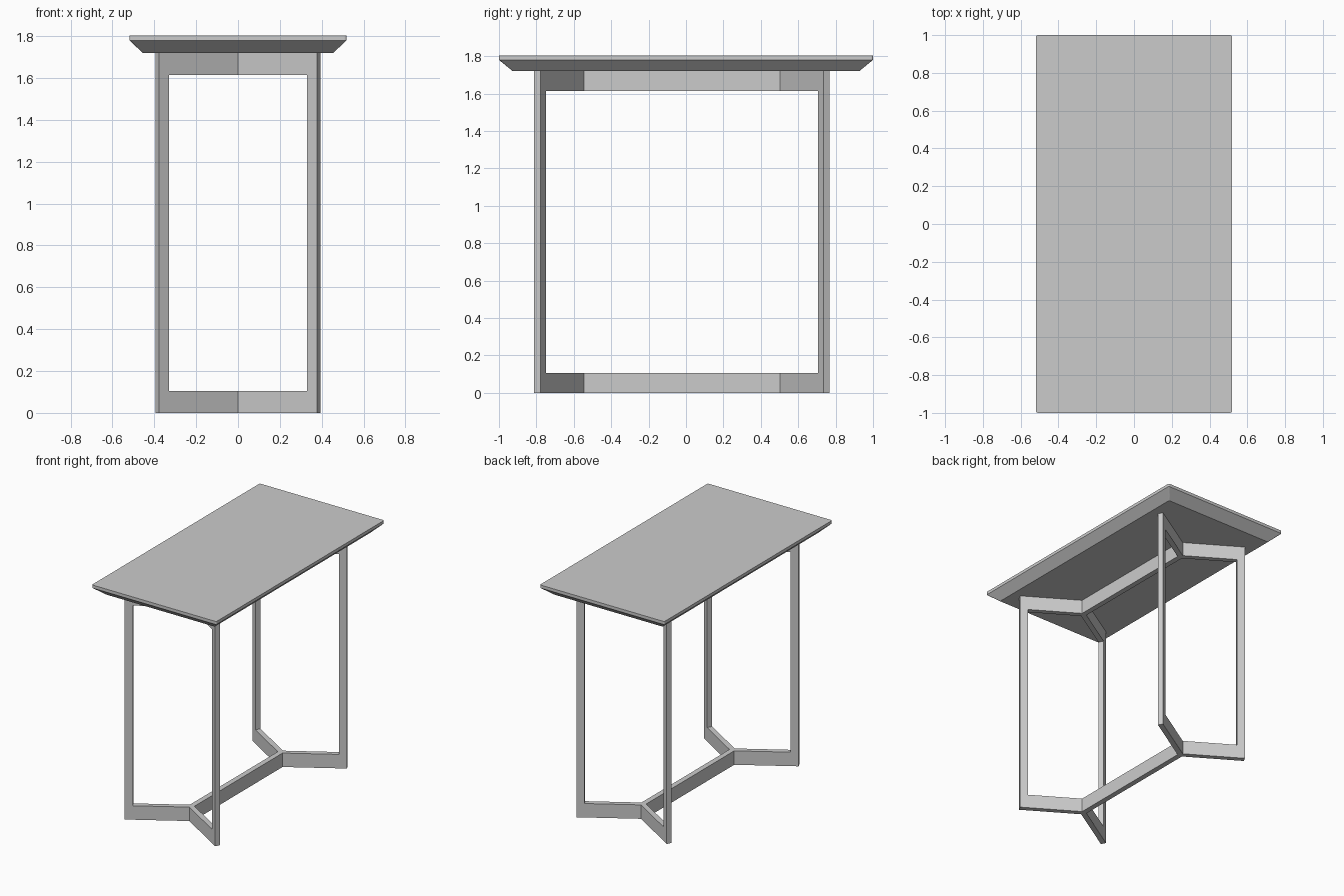
import bpy, bmesh
from math import cos, sin, pi
from mathutils import Vector

if "Cube" in bpy.data.objects:
    bpy.data.objects.remove(bpy.data.objects["Cube"])


def loft(name, layers):
    """Closed solid through stacked outlines: [(points, z), ...]."""
    bm = bmesh.new()
    rings = [[bm.verts.new((x, y, z)) for x, y in pts] for pts, z in layers]
    n = len(rings[0])
    for a, b in zip(rings, rings[1:]):
        for i in range(n):
            j = (i + 1) % n
            bm.faces.new((a[i], a[j], b[j], b[i]))
    bm.faces.new(rings[0])
    bm.faces.new(rings[-1])
    bmesh.ops.recalc_face_normals(bm, faces=bm.faces[:])
    me = bpy.data.meshes.new(name)
    bm.to_mesh(me)
    bm.free()
    ob = bpy.data.objects.new(name, me)
    bpy.context.collection.objects.link(ob)
    return ob


def rounded_rect(hx, hy, r, seg=3):
    pts = []
    for k, (sx, sy) in enumerate(((1, 1), (-1, 1), (-1, -1), (1, -1))):
        for i in range(seg + 1):
            a = (k + i / seg) * pi / 2
            pts.append((sx * (hx - r) + r * cos(a), sy * (hy - r) + r * sin(a)))
    return pts


CY = -0.022  # frame centre in y


def mirror4(quarter):
    """Complete a front-right quarter outline (ordered from x=0 round to the side)."""
    right = quarter + [(x, -y) for x, y in reversed(quarter)]
    left = [(-x, y) for x, y in reversed(right) if x > 1e-6]
    return [(x, y + CY) for x, y in right + left]


# table top: thin lip with an undercut bevel
loft("table_top", [(rounded_rect(0.455, 0.927, 0.006), 1.72),
                   (rounded_rect(0.519, 1.0, 0.01), 1.78),
                   (rounded_rect(0.519, 1.0, 0.01), 1.803)])

# frame: double-Y plan, full height
front, back = Vector((0.377, -0.790)), Vector((0.395, -0.756))
plan = mirror4([(0, -0.557), tuple(front), tuple(back), (0.02, -0.524)])
frame = loft("leg_frame", [(plan, 0), (plan, 1.72)])

# cutter opens the frame between rails and legs
inward = Vector((-0.048, 0.0285))
across = (back - front) * 1.0
a, b = front + inward - across, back + inward + across
hole = mirror4([tuple(a), tuple(b)])
cutter = loft("frame_opening_cutter", [(hole, 0.105), (hole, 1.614)])
cutter.hide_render = True
cutter.display_type = 'WIRE'
mod = frame.modifiers.new("opening", 'BOOLEAN')
mod.operation = 'DIFFERENCE'
mod.solver = 'EXACT'
mod.object = cutter
